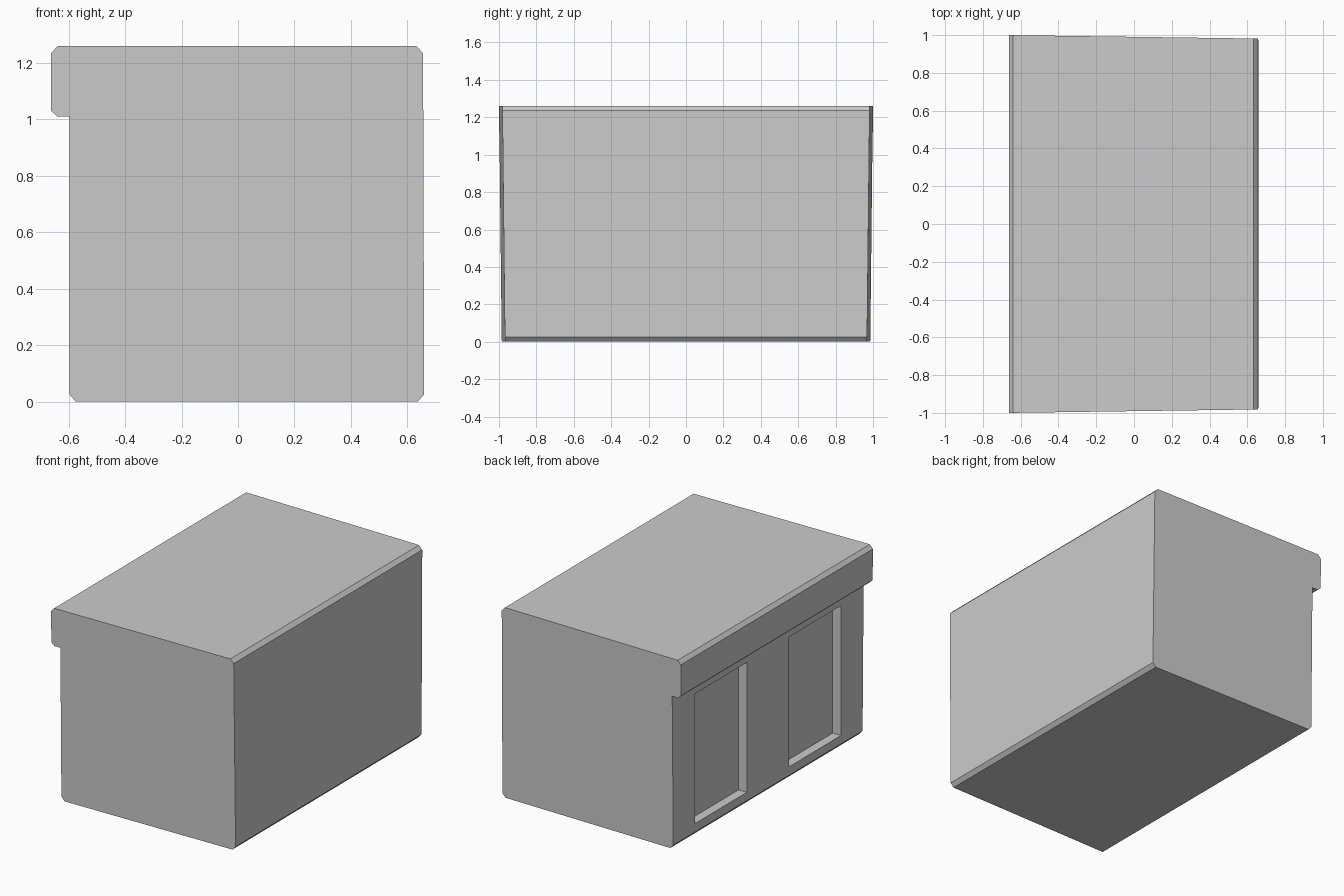
import bpy, bmesh

cube = bpy.data.objects.get("Cube")
if cube:
    bpy.data.objects.remove(cube, do_unlink=True)

HEIGHT = 1.26


def half_length(x, z):
    # Walls lean in slightly toward the base and toward the plain long side
    return 1 - 0.014 * (x + 0.66) - 0.011 * (HEIGHT - z)


def make_object(name, bm, material=None):
    bmesh.ops.recalc_face_normals(bm, faces=bm.faces)
    mesh = bpy.data.meshes.new(name)
    bm.to_mesh(mesh)
    bm.free()
    obj = bpy.data.objects.new(name, mesh)
    bpy.context.collection.objects.link(obj)
    if material:
        mesh.materials.append(material)
    return obj


grey = bpy.data.materials.new("plain grey")
grey.use_nodes = True
colour = (0.6, 0.6, 0.6, 1)
grey.diffuse_color = colour
grey.node_tree.nodes["Principled BSDF"].inputs["Base Color"].default_value = colour

# Body: chamfered cross-section with an overhanging fascia, spanned along y
profile = [(-0.575, 0), (0.637, 0), (0.66, 0.025), (0.656, 1.235),
           (0.632, HEIGHT), (-0.64, HEIGHT), (-0.662, 1.235), (-0.662, 1.03),
           (-0.64, 1.01), (-0.597, 1.01), (-0.597, 0.025)]
bm = bmesh.new()
ends = [[bm.verts.new((x, s * half_length(x, z), z)) for x, z in profile]
        for s in (-1, 1)]
for loop in ends:
    bm.faces.new(loop)
for i in range(len(profile)):
    j = (i + 1) % len(profile)
    bm.faces.new((ends[0][i], ends[0][j], ends[1][j], ends[1][i]))
body = make_object("building_body", bm, grey)

# Two tall recesses in the wall under the overhang
for side, sign in (("front", -1), ("back", 1)):
    bm = bmesh.new()
    bmesh.ops.create_cube(bm, size=1)
    bmesh.ops.scale(bm, vec=(0.12, 0.54, 0.855), verts=bm.verts)
    bmesh.ops.translate(bm, vec=(-0.597, sign * 0.49, 0.508), verts=bm.verts)
    cutter = make_object(side + "_recess_cutter", bm, grey)
    cutter.hide_render = True
    cutter.hide_viewport = True
    cut = body.modifiers.new(side + "_recess", "BOOLEAN")
    cut.operation = "DIFFERENCE"
    cut.solver = "EXACT"
    cut.object = cutter
